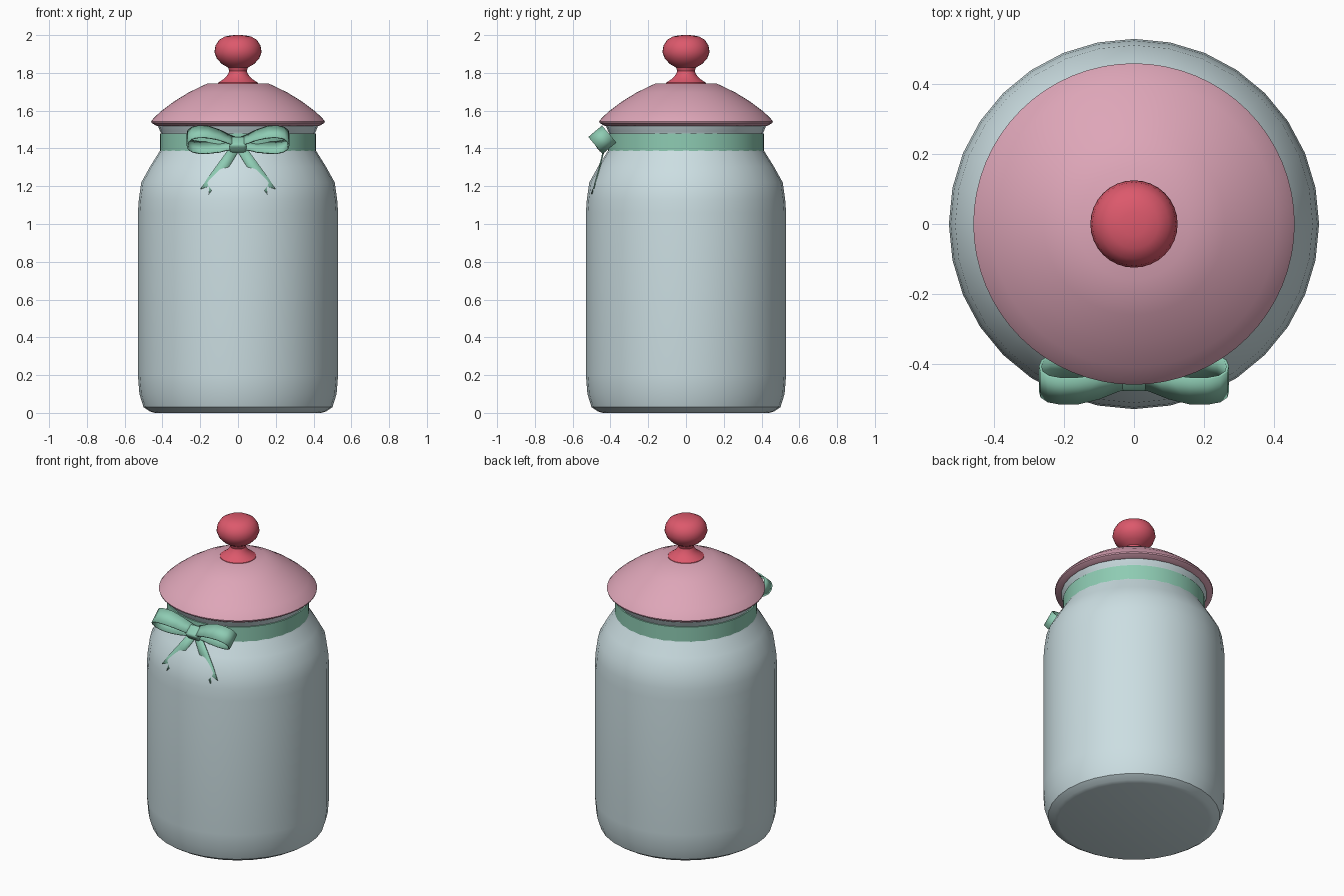
import bpy, bmesh, math
from mathutils import Vector, Matrix

if "Cube" in bpy.data.objects:
    bpy.data.objects.remove(bpy.data.objects["Cube"])


def material(name, rgb):
    m = bpy.data.materials.new(name)
    m.diffuse_color = (*rgb, 1)
    m.use_nodes = True
    m.node_tree.nodes["Principled BSDF"].inputs["Base Color"].default_value = m.diffuse_color
    return m


GLASS = material("pale blue glass", (0.60, 0.73, 0.76))
PINK = material("pink lid", (0.73, 0.38, 0.48))
RED = material("red knob", (0.72, 0.10, 0.15))
GREEN = material("mint ribbon", (0.27, 0.60, 0.45))


def finish(bm, name, mat, angle=35):
    bmesh.ops.recalc_face_normals(bm, faces=bm.faces)
    me = bpy.data.meshes.new(name)
    bm.to_mesh(me)
    bm.free()
    for p in me.polygons:
        p.use_smooth = True
    me.set_sharp_from_angle(angle=math.radians(angle))
    me.materials.append(mat)
    ob = bpy.data.objects.new(name, me)
    bpy.context.collection.objects.link(ob)
    return ob


def lathe(name, profile, mat, n=64, closed=False):
    """Spin (radius, z) points round z; open profiles get end caps."""
    bm = bmesh.new()
    rings = [[bm.verts.new((r * math.cos(2 * math.pi * i / n),
                            r * math.sin(2 * math.pi * i / n), z))
              for i in range(n)] for r, z in profile]
    pairs = list(zip(rings, rings[1:]))
    if closed:
        pairs.append((rings[-1], rings[0]))
    else:
        bm.faces.new(rings[0])
        bm.faces.new(rings[-1])
    for a, b in pairs:
        for i in range(n):
            j = (i + 1) % n
            bm.faces.new((a[i], a[j], b[j], b[i]))
    return finish(bm, name, mat)


def strip(name, rows, thickness):
    """Ribbon strip through pairs of edge points, given a thickness."""
    bm = bmesh.new()
    vs = [[bm.verts.new(p) for p in row] for row in rows]
    for a, b in zip(vs, vs[1:]):
        for k in range(len(a) - 1):
            bm.faces.new((a[k], a[k + 1], b[k + 1], b[k]))
    ob = finish(bm, name, GREEN)
    mod = ob.modifiers.new("thickness", 'SOLIDIFY')
    mod.thickness = thickness
    mod.offset = 0
    return ob


# Jar body with shoulder and flared rim
lathe("jar", [(0.44, 0), (0.465, 0.007), (0.50, 0.03), (0.522, 0.10), (0.53, 0.20),
              (0.53, 1.06), (0.525, 1.13), (0.512, 1.22), (0.465, 1.305),
              (0.418, 1.38), (0.402, 1.41), (0.40, 1.47), (0.412, 1.49),
              (0.425, 1.522)], GLASS, 32)

# Lid and knob
lathe("lid", [(0.42, 1.518), (0.432, 1.52), (0.458, 1.535), (0.46, 1.543),
              (0.445, 1.562), (0.41, 1.595), (0.34, 1.648), (0.26, 1.697),
              (0.16, 1.745)], PINK)
lathe("knob", [(0.108, 1.738), (0.105, 1.748), (0.075, 1.768), (0.053, 1.792),
               (0.046, 1.81), (0.052, 1.828), (0.085, 1.847), (0.112, 1.875),
               (0.125, 1.91), (0.119, 1.945), (0.10, 1.975), (0.07, 1.992),
               (0.035, 1.999), (0.005, 2.0)], RED, 32)

# Ribbon round the neck
lathe("neck_ribbon", [(0.395, 1.385), (0.413, 1.385), (0.413, 1.48), (0.395, 1.48)],
      GREEN, closed=True)

# Bow: tilted axes, h across the loop opening and w along the ribbon width
T = math.radians(40)
H = Vector((0, -math.sin(T), math.cos(T)))
W = Vector((0, -math.cos(T), -math.sin(T)))
CENTRE = Vector((0, -0.443, 1.446))
loop = [(0.0, 0.008), (0.05, 0.022), (0.10, 0.042), (0.16, 0.054), (0.21, 0.055),
        (0.245, 0.045), (0.264, 0.025), (0.268, 0.0), (0.262, -0.025), (0.24, -0.045),
        (0.205, -0.055), (0.16, -0.054), (0.10, -0.042), (0.05, -0.022), (0.0, -0.008)]

for side, label in ((1, "right"), (-1, "left")):
    rows = []
    for u, h in loop:
        half = 0.03 + 0.0175 * min(1, u / 0.15)
        drop = Vector((0, 0.008, -0.02)) * (1 - min(1, u / 0.15))
        mid = CENTRE + drop + H * h + Vector((side * u, 0, 0))
        rows.append((mid - W * half, mid + W * half))
    strip("bow_loop_" + label, rows, 0.008)

    # Tail with a notched end, lying along the shoulder
    s = side
    strip("bow_tail_" + label, [
        ((s * 0.04, -0.432, 1.41), (s * 0.02, -0.434, 1.395), (s * 0.0, -0.436, 1.38)),
        ((s * 0.105, -0.452, 1.32), (s * 0.08, -0.457, 1.305), (s * 0.055, -0.462, 1.29)),
        ((s * 0.16, -0.473, 1.245), (s * 0.13, -0.476, 1.23), (s * 0.105, -0.479, 1.215)),
        ((s * 0.198, -0.490, 1.185), (s * 0.152, -0.485, 1.20), (s * 0.155, -0.500, 1.158)),
    ], 0.006)

# Knot
bm = bmesh.new()
bmesh.ops.create_cube(bm, size=1, matrix=Matrix.Translation((0, -0.437, 1.42))
                      @ Matrix.Rotation(T, 4, 'X')
                      @ Matrix.Diagonal((0.09, 0.075, 0.06, 1)))
bmesh.ops.bevel(bm, geom=bm.edges[:], offset=0.015, segments=3, affect='EDGES', profile=0.5)
finish(bm, "bow_knot", GREEN, 50)
